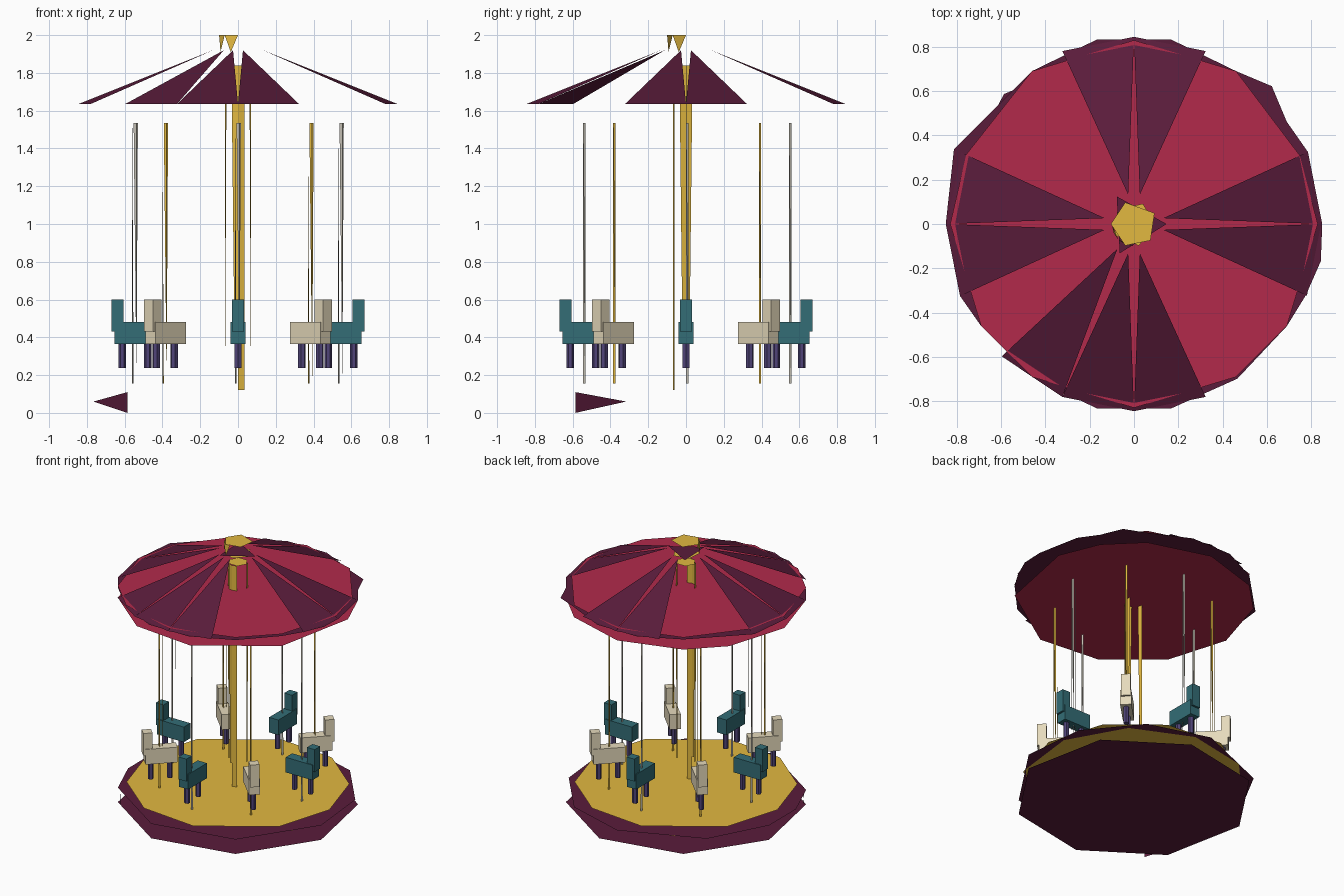
import bpy, bmesh, math
from mathutils import Matrix, Vector

if "Cube" in bpy.data.objects:
    bpy.data.objects.remove(bpy.data.objects["Cube"])


def srgb(c):
    c /= 255
    return c / 12.92 if c <= 0.04045 else ((c + 0.055) / 1.055) ** 2.4


def material(name, r, g, b):
    m = bpy.data.materials.new(name)
    m.diffuse_color = (srgb(r), srgb(g), srgb(b), 1)
    m.use_nodes = True
    m.node_tree.nodes["Principled BSDF"].inputs["Base Color"].default_value = m.diffuse_color
    return m


MAROON = material("maroon", 90, 28, 59)
CRIMSON = material("crimson", 178, 42, 75)
GOLD = material("gold", 226, 184, 64)
TEAL = material("teal", 51, 109, 118)
CREAM = material("cream", 230, 218, 188)
PURPLE = material("purple", 80, 68, 120)
SILVER = material("silver", 194, 190, 178)


def polar(r, deg, z):
    a = math.radians(deg)
    return (r * math.cos(a), r * math.sin(a), z)


def faces_object(name, faces, mat):
    """One object from a list of loose polygons."""
    bm = bmesh.new()
    for pts in faces:
        bm.faces.new([bm.verts.new(p) for p in pts])
    bmesh.ops.remove_doubles(bm, verts=bm.verts, dist=0.0001)
    me = bpy.data.meshes.new(name)
    bm.to_mesh(me)
    bm.free()
    me.materials.append(mat)
    ob = bpy.data.objects.new(name, me)
    bpy.context.collection.objects.link(ob)
    return ob


def sheet(name, r, z, angles, mat):
    """Flat faceted disc; a corner is an angle or an (angle, radius) pair."""
    corners = [a if isinstance(a, tuple) else (a, r) for a in angles]
    return faces_object(name, [[polar(q, a, z) for a, q in corners]], mat)


def box_faces(x0, x1, w, z0, z1, turn):
    """Box along the radius, turned about the centre."""
    bm = bmesh.new()
    bmesh.ops.create_cube(bm, size=1)
    rot = Matrix.Rotation(math.radians(turn), 3, 'Z')
    mid = Vector(((x0 + x1) / 2, 0, (z0 + z1) / 2))
    size = Vector((x1 - x0, w, z1 - z0))
    out = [[tuple(rot @ (mid + v.co * size)) for v in f.verts] for f in bm.faces]
    bm.free()
    return out


def prism_faces(dist, turn, r, z0, z1, n):
    """Upright prism at a polar position."""
    c = Vector(polar(dist, turn, 0))
    low = [c + Vector(polar(r, turn + k * 360 / n, z0)) for k in range(n)]
    top = [v + Vector((0, 0, z1 - z0)) for v in low]
    sides = [[low[k - 1], low[k], top[k], top[k - 1]] for k in range(n)]
    return sides + [low[::-1], top]


def steps(n, start):
    return [start + i * 360 / n for i in range(n)]


# Base platform: open-sided sheets
sheet("base_bottom", 0.83, 0.0, steps(8, 33.75), MAROON)
sheet("base_top", 0.83, 0.11,
      [22.5, 56.25, 90, 135, 168.75, 191.25, 213.75, 258.75, 303.75, 348.75], MAROON)
sheet("deck_underside", 0.775, 0.107, steps(10, 11.25), GOLD)
sheet("deck", 0.77, 0.155,
      [0, 33.75, 67.5, 101.25, 146.25, 180, 213.75, 247.5, 281.25, 326.25], GOLD)
faces_object("base_side", [[polar(0.828, 225, 0), polar(0.828, 225, 0.11),
                            polar(0.828, 202.5, 0.06)]], MAROON)

# Centre pole: long slivers and a cap
slivers = [[polar(0.07, 270, 0.12), polar(0.07, 300, 0.12),
            polar(0.07, 300, 1.84), polar(0.07, 270, 1.84)]]
for a, b in ((240, 270), (210, 180), (30, 0)):
    slivers.append([polar(0.07, a, 1.84), polar(0.07, b, 1.84),
                    polar(0.07, b, 0.33), polar(0.07, (a + b) / 2, 0.33)])
faces_object("centre_pole", slivers, GOLD)
sheet("pole_cap", 0.07, 1.84, steps(6, 0), GOLD)

# Canopy: crimson sheets, maroon rim sheet and stripes
rim = [0, (22.5, 0.81), 56.25, 90, 123.75, (157.5, 0.82), 180,
       213.75, 236.25, 270, 303.75, 326.25]
under = [11.25, 33.75, 56.25, 90, 123.75, 146.25, 180, 213.75, 247.5, 281.25, 326.25]
sheet("canopy_underside", 0.83, 1.558, under, CRIMSON)
sheet("canopy_rim", 0.85, 1.635,
      [0, 22.5, (33.75, 0.83), (45, 0.88), (56.25, 0.83), 78.75, 101.25,
       (123.75, 0.83), (157.5, 0.88), 180, 202.5, (213.75, 0.83), (236.25, 0.83),
       258.75, 281.25, (303.75, 0.84), (326.25, 0.83), (337.5, 0.84),
       (348.75, 0.86)], MAROON)
sheet("canopy_top", 0.83, 1.65, rim, CRIMSON)
faces_object("canopy_stripes",
             [[polar(0.845, a, 1.635), polar(0.845, a + 22.5, 1.635),
               polar(0.135, a + 11.25, 1.92)]
              for a in (0, 67.5, 90, 157.5, 180, 225, 247.5, 270, 337.5)], MAROON)

# Finial
sheet("canopy_peak", 0.147, 1.92, [0, 122, 244], MAROON)
sheet("finial_bottom", 0.1, 1.91, steps(5, 66), GOLD)
sheet("finial_top", 0.105, 2.0, [28, 112, 180, 248, 315], GOLD)
faces_object("finial_sides", [[polar(0.1, a, 2.0), polar(0.1, a + 45, 2.0),
                               polar(0.1, a + 22.5, 1.91)] for a in (180, 225)], GOLD)

# Eight horses on thin rods
for i in range(8):
    t = i * 45
    coat, rod = (CREAM, GOLD) if i % 2 else (TEAL, SILVER)
    faces_object(f"horse_body_{i}", box_faces(0.43, 0.655, 0.078, 0.365, 0.48, t), coat)
    faces_object(f"horse_head_{i}", box_faces(0.605, 0.67, 0.066, 0.43, 0.6, t), coat)
    faces_object(f"horse_legs_{i}", prism_faces(0.478, t, 0.02, 0.238, 0.37, 6)
                 + prism_faces(0.613, t, 0.02, 0.238, 0.37, 6), PURPLE)
    # Rod made of alternating tapered slivers
    c = Vector(polar(0.545, t, 0))
    rod_faces = []
    for k in range(0, 360, 120):
        ends = (1.535, 0.155) if k != 120 else (0.155, 1.535)
        rod_faces.append([c + Vector(polar(0.015, k, ends[0])),
                          c + Vector(polar(0.015, k + 60, ends[0])),
                          c + Vector(polar(0.015, k + 60, ends[1]))])
    faces_object(f"horse_rod_{i}", rod_faces, rod)
